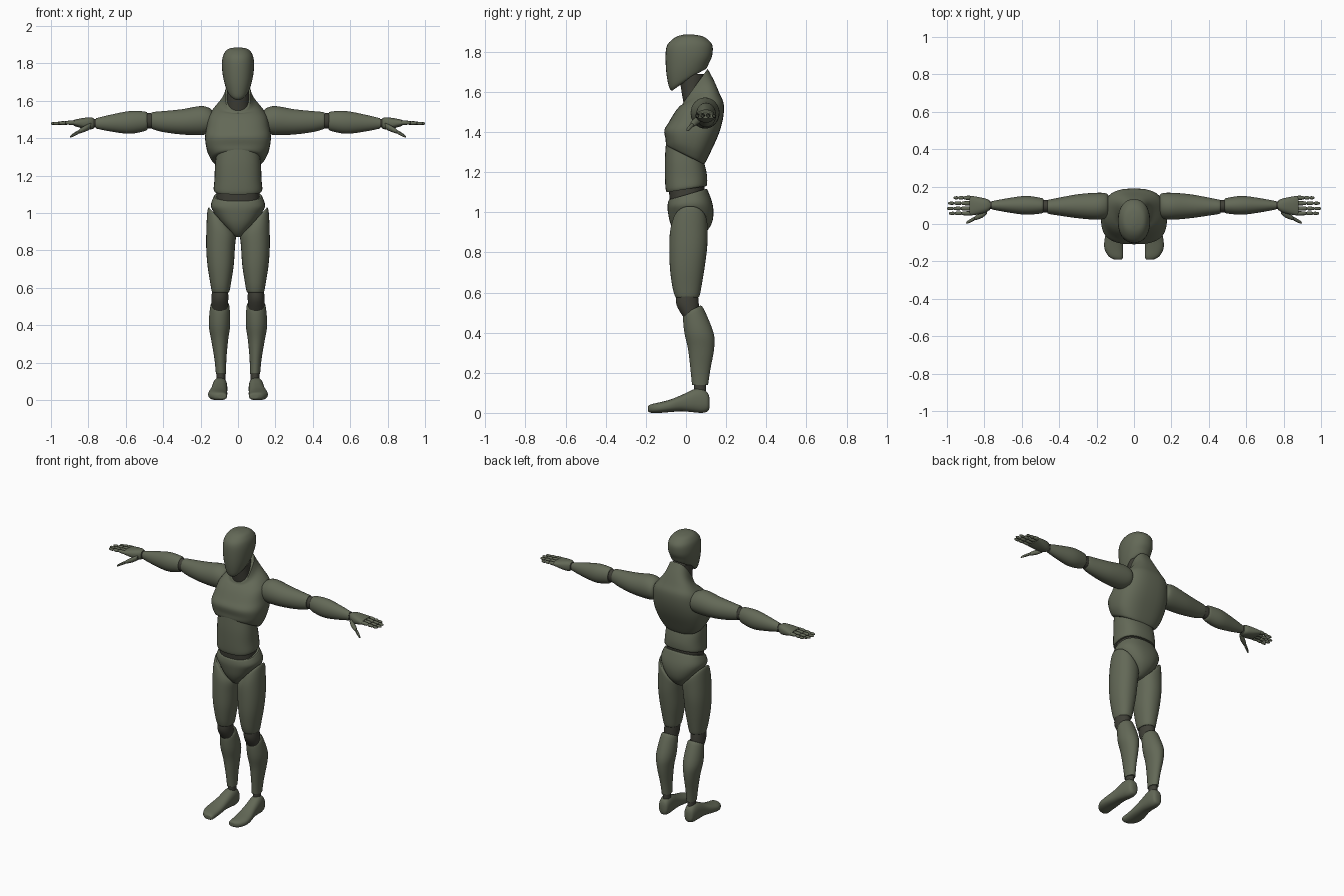
import bpy, bmesh, math


def material(name, rgb):
    m = bpy.data.materials.new(name)
    m.diffuse_color = (*rgb, 1)
    return m


olive = material("olive_shell", (0.125, 0.14, 0.095))
dark = material("dark_joint", (0.05, 0.05, 0.038))


def smooth_rings(rings, steps):
    """Catmull-Rom interpolation of the ring parameters."""
    rings = [tuple(r) + (0.0,) * (7 - len(r)) for r in rings]
    out = []
    for i in range(len(rings) - 1):
        a, b = rings[max(i - 1, 0)], rings[i]
        c, d = rings[i + 1], rings[min(i + 2, len(rings) - 1)]
        for k in range(steps):
            t = k / steps
            out.append([0.5 * (2 * q + (r - p) * t + (2 * p - 5 * q + 4 * r - s) * t * t
                               + (3 * q - p - 3 * r + s) * t ** 3)
                        for p, q, r, s in zip(a, b, c, d)])
    return out + [list(rings[-1])]


def loft(name, axis, rings, mat=olive, power=2.0, mirror=False, seg=32, steps=4):
    """Ring: position, side centre, side radius, low, high, tilt by high/low, tilt by side.
    Axis z uses side x and low/high y; axis x uses y and z; axis y uses x and z."""
    bm = bmesh.new()
    loops = []
    for pos, c, r, lo, hi, th, ts in smooth_rings(rings, steps):
        loop = []
        for k in range(seg):
            a = 2 * math.pi * k / seg
            u = math.copysign(abs(math.cos(a)) ** (2 / power), math.cos(a))
            v = math.copysign(abs(math.sin(a)) ** (2 / power), math.sin(a))
            s, h = c + r * u, (lo + hi) / 2 + (hi - lo) / 2 * v
            p = pos + th * v + ts * u
            loop.append(bm.verts.new({"z": (s, h, p), "x": (p, s, h), "y": (s, p, h)}[axis]))
        loops.append(loop)
    for a, b in zip(loops, loops[1:]):
        for k in range(seg):
            n = (k + 1) % seg
            bm.faces.new((a[k], a[n], b[n], b[k]))
    bm.faces.new(loops[0])
    bm.faces.new(loops[-1])
    bmesh.ops.recalc_face_normals(bm, faces=bm.faces)
    me = bpy.data.meshes.new(name)
    bm.to_mesh(me)
    bm.free()
    me.shade_smooth()
    me.set_sharp_from_angle(angle=math.radians(35))
    me.materials.append(mat)
    ob = bpy.data.objects.new(name, me)
    bpy.context.collection.objects.link(ob)
    if mirror:
        ob.modifiers.new("mirror", "MIRROR").use_mirror_merge = False
    return ob


# Head and neck
loft("head", "z", [
    (1.655, 0, .045, -.07, .07, .05), (1.67, 0, .062, -.085, .10, .045),
    (1.72, 0, .078, -.098, .115, .025), (1.78, 0, .086, -.102, .13),
    (1.83, 0, .083, -.095, .132), (1.86, 0, .07, -.07, .11),
    (1.878, 0, .05, -.04, .08), (1.886, 0, .012, -.008, .035)], power=2.2)
loft("neck", "z", [(1.52, 0, .06, -.008, .08), (1.60, 0, .058, -.022, .085),
                   (1.69, 0, .06, -.035, .095)], dark)

# Torso
loft("chest", "z", [
    (1.285, 0, .130, -.095, .088, -.045), (1.295, 0, .143, -.10, .098, -.045),
    (1.335, 0, .165, -.102, .125, -.03), (1.40, 0, .176, -.108, .163, -.01),
    (1.46, 0, .168, -.085, .185, .01), (1.52, 0, .155, -.055, .188, .02),
    (1.56, 0, .125, -.03, .168, .03), (1.595, 0, .085, -.02, .14, .06),
    (1.63, 0, .068, -.015, .108, .085)], power=2.7, seg=48)
loft("abdomen", "z", [
    (1.32, 0, .115, -.098, .08, -.045), (1.25, 0, .123, -.105, .095, -.02),
    (1.18, 0, .126, -.105, .105), (1.13, 0, .13, -.102, .105, .01),
    (1.115, 0, .125, -.097, .10, .015)], power=2.5)
loft("waist_joint", "z", [(1.14, 0, .115, -.088, .092), (1.05, 0, .115, -.08, .092)],
     dark, power=2.5)
loft("pelvis", "z", [
    (1.09, 0, .127, -.083, .102, .027), (1.08, 0, .133, -.088, .11, .025),
    (1.04, 0, .145, -.092, .13, .01), (1.0, 0, .128, -.09, .137),
    (.95, 0, .095, -.08, .13), (.91, 0, .058, -.062, .107),
    (.88, 0, .03, -.035, .07), (.872, 0, .01, -.01, .03)], power=2.4)

# Legs
loft("thigh", "z", [
    (.955, .087, .068, -.058, .098, 0, .075), (.945, .087, .076, -.068, .106, 0, .07),
    (.90, .09, .078, -.08, .108, 0, .04), (.82, .093, .077, -.083, .105),
    (.72, .093, .070, -.08, .092), (.63, .093, .056, -.068, .077),
    (.585, .093, .048, -.056, .068), (.575, .093, .043, -.05, .062)],
    power=2.2, mirror=True)
loft("knee_joint", "z", [(.60, .095, .042, -.045, .058), (.54, .097, .045, -.048, .064),
                         (.475, .097, .042, -.012, .065)], dark, mirror=True)
loft("shin", "z", [
    (.515, .097, .045, -.008, .072, .02), (.495, .097, .052, -.015, .09, .02),
    (.40, .099, .057, -.008, .137), (.32, .098, .045, .01, .14),
    (.22, .094, .032, .022, .122), (.14, .091, .027, .03, .11)], mirror=True)
loft("ankle_joint", "z", [(.17, .091, .023, .04, .1), (.09, .091, .023, .04, .1)],
     dark, mirror=True)
loft("foot", "y", [
    (.117, .094, .015, .025, .075), (.108, .094, .03, .008, .10),
    (.08, .095, .037, 0, .12), (.04, .097, .04, .003, .118),
    (-.02, .101, .043, .008, .09), (-.08, .107, .05, .004, .066),
    (-.13, .108, .05, 0, .053), (-.17, .098, .04, 0, .044),
    (-.187, .088, .025, .006, .036), (-.19, .085, .012, .012, .03)],
    power=2.4, mirror=True)

# Arms
loft("upper_arm", "x", [
    (.135, .097, .052, 1.44, 1.54), (.15, .097, .067, 1.426, 1.56),
    (.20, .095, .072, 1.417, 1.572), (.30, .095, .064, 1.42, 1.555),
    (.40, .093, .048, 1.433, 1.545), (.455, .092, .038, 1.448, 1.54),
    (.462, .092, .033, 1.455, 1.533)], mirror=True)
loft("elbow_joint", "x", [(.44, .094, .032, 1.455, 1.532), (.48, .095, .034, 1.452, 1.534),
                          (.52, .098, .032, 1.455, 1.53)], dark, mirror=True)
loft("forearm", "x", [
    (.485, .098, .036, 1.448, 1.535), (.50, .098, .042, 1.438, 1.543),
    (.58, .10, .05, 1.424, 1.545), (.68, .10, .037, 1.436, 1.526),
    (.76, .10, .022, 1.452, 1.507)], mirror=True)
loft("wrist_joint", "x", [(.74, .10, .019, 1.458, 1.503), (.80, .10, .019, 1.458, 1.503)],
     dark, mirror=True)

# Hands
loft("palm", "x", [
    (.77, .10, .024, 1.454, 1.506), (.79, .099, .036, 1.447, 1.512),
    (.83, .098, .046, 1.452, 1.508), (.87, .098, .052, 1.464, 1.50),
    (.88, .098, .050, 1.468, 1.496)], power=2.5, mirror=True)
fingers = {"index": (.057, .99), "middle": (.083, 1.0), "ring": (.111, .995), "little": (.14, .965)}
for finger, (y, tip) in fingers.items():
    base = .872
    for j in range(3):
        a = base + (tip - base) * (0, .42, .73)[j]
        b = base + (tip - base) * (.42, .73, 1)[j]
        r = .0125 - .0015 * j
        z = 1.483 - .002 * j
        loft(f"{finger}_finger_{j + 1}", "x", [
            (a, y, r * .5, z - r * .5, z + r * .5),
            (a + .006, y, r * .9, z - r * .9, z + r * .9),
            (b - .008, y, r * .8, z - r * .8, z + r * .8),
            (b, y, r * .4, z - r * .4, z + r * .4)], mirror=True, seg=12, steps=2)
loft("thumb_base", "x", [
    (.785, .07, .014, 1.452, 1.482), (.81, .052, .018, 1.438, 1.472),
    (.845, .034, .013, 1.426, 1.451), (.852, .03, .008, 1.427, 1.443)], mirror=True, seg=16)
loft("thumb_tip", "x", [
    (.846, .033, .006, 1.429, 1.443), (.855, .028, .010, 1.422, 1.442),
    (.887, .011, .008, 1.406, 1.422), (.897, .006, .003, 1.405, 1.411)], mirror=True, seg=12)
